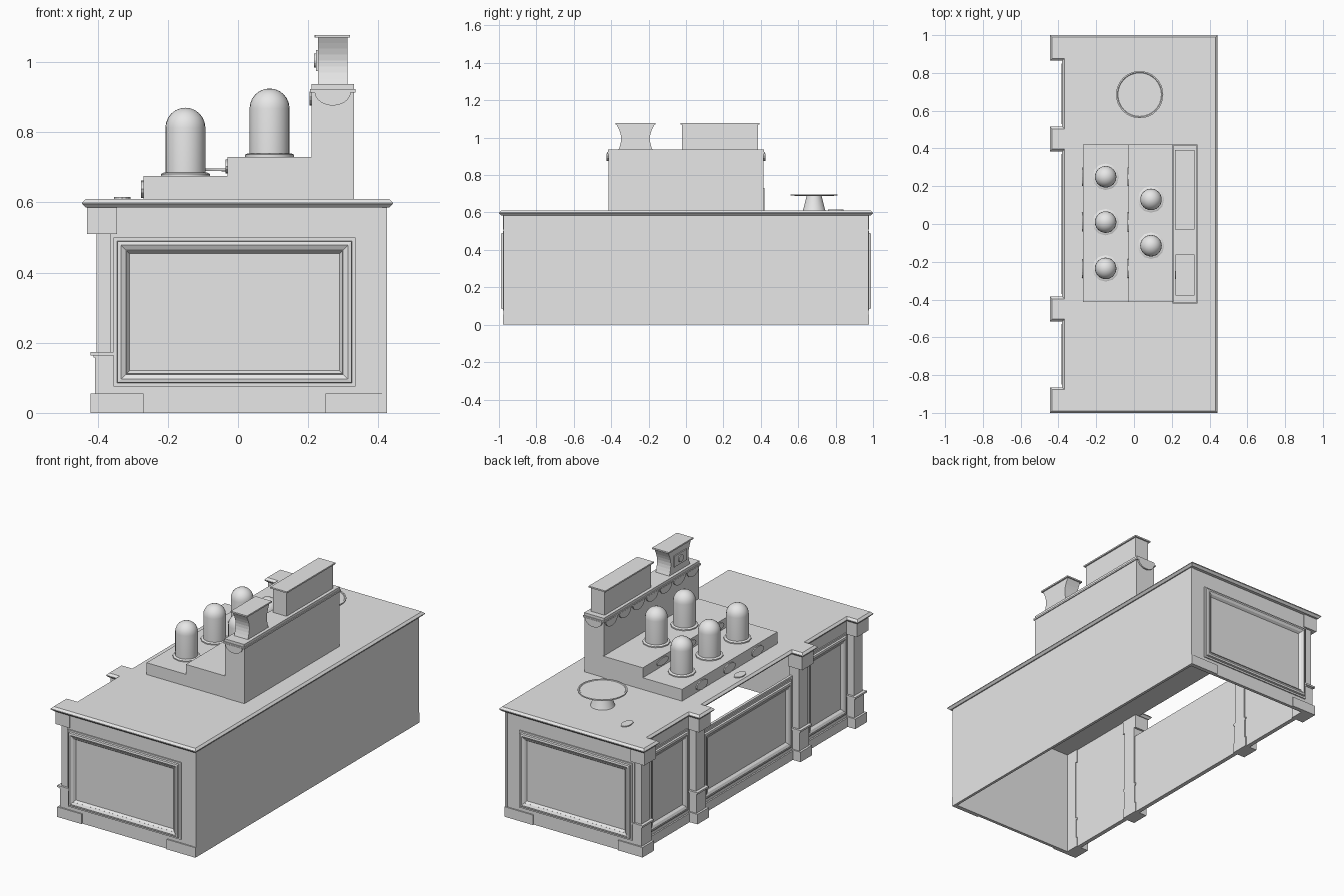
import bpy, bmesh, math
from mathutils import Vector

if "Cube" in bpy.data.objects:
    bpy.data.objects.remove(bpy.data.objects["Cube"], do_unlink=True)

grey = bpy.data.materials.new("plain_grey")
grey.use_nodes = True
grey.diffuse_color = (0.8, 0.8, 0.8, 1)
grey.node_tree.nodes["Principled BSDF"].inputs["Base Color"].default_value = (0.8, 0.8, 0.8, 1)


def finish(name, bm, smooth=False):
    bmesh.ops.recalc_face_normals(bm, faces=bm.faces)
    mesh = bpy.data.meshes.new(name)
    bm.to_mesh(mesh)
    bm.free()
    mesh.materials.append(grey)
    obj = bpy.data.objects.new(name, mesh)
    bpy.context.collection.objects.link(obj)
    if smooth:
        bpy.ops.object.select_all(action='DESELECT')
        obj.select_set(True)
        bpy.context.view_layer.objects.active = obj
        bpy.ops.object.shade_smooth_by_angle(angle=math.radians(40))
    return obj


def place(axis, a, b, d):
    """Point (a, b) on the plane across an axis, at distance d along it."""
    return Vector({'x': (d, a, b), 'y': (a, d, b), 'z': (a, b, d)}[axis])


def prism(name, axis, points, d0, d1, bevel=0):
    """Extrude a flat outline along an axis."""
    bm = bmesh.new()
    rings = [[bm.verts.new(place(axis, a, b, d)) for a, b in points] for d in (d0, d1)]
    bm.faces.new(rings[0])
    bm.faces.new(rings[1])
    n = len(points)
    for i in range(n):
        j = (i + 1) % n
        bm.faces.new((rings[0][i], rings[0][j], rings[1][j], rings[1][i]))
    if bevel:
        bmesh.ops.recalc_face_normals(bm, faces=bm.faces)
        rims = [e for e in bm.edges if abs(e.verts[0].co.z - e.verts[1].co.z) < 1e-6]
        bmesh.ops.bevel(bm, geom=rims, offset=bevel, segments=1, affect='EDGES')
    return finish(name, bm)


def box(name, x, y, z):
    return prism(name, 'z', [(x[0], y[0]), (x[1], y[0]), (x[1], y[1]), (x[0], y[1])], *z)


def panel(name, axis, a, b, base, sign):
    """Mitred moulding around a sunken field, made of nested rings."""
    steps = [(0, 0), (0, .006), (.01, .006), (.012, .016), (.022, .018),
             (.035, .011), (.037, .014), (.046, .002)]
    bm = bmesh.new()
    rings = []
    for inset, depth in steps:
        corners = [(a[0] + inset, b[0] + inset), (a[1] - inset, b[0] + inset),
                   (a[1] - inset, b[1] - inset), (a[0] + inset, b[1] - inset)]
        rings.append([bm.verts.new(place(axis, p, q, base + sign * depth)) for p, q in corners])
    for lo, hi in zip(rings, rings[1:]):
        for i in range(4):
            j = (i + 1) % 4
            bm.faces.new((lo[i], lo[j], hi[j], hi[i]))
    bm.faces.new(rings[0])
    bm.faces.new(rings[-1])
    return finish(name, bm)


def lathe(name, x, y, profile, segments=24):
    """Turn a radius/height profile around a vertical axis."""
    bm = bmesh.new()
    verts = [bm.verts.new((r, 0, z)) for r, z in profile]
    edges = [bm.edges.new(pair) for pair in zip(verts, verts[1:])]
    bmesh.ops.spin(bm, geom=verts + edges, cent=(0, 0, 0), axis=(0, 0, 1),
                   angle=math.tau, steps=segments)
    bmesh.ops.remove_doubles(bm, verts=bm.verts, dist=1e-5)
    bmesh.ops.translate(bm, verts=bm.verts, vec=(x, y, 0))
    return finish(name, bm, True)


def oval(ca, cb, ra, rb, start=0, sweep=math.tau, n=16):
    closed = sweep > 6
    count = n if closed else n + 1
    return [(ca + ra * math.cos(start + sweep * i / n),
             cb + rb * math.sin(start + sweep * i / n)) for i in range(count)]


# Countertop with ears over the four posts
ears = [(-1, -.865), (-.515, -.385), (.385, .515), (.865, 1)]
outline = [(.442, 1), (.442, -1)]
for lo, hi in ears:
    if lo > -1:
        outline.append((-.38, lo))
    outline += [(-.445, lo), (-.445, hi)]
    if hi < 1:
        outline.append((-.38, hi))
prism("countertop", 'z', outline, .585, .61, bevel=.011)

# Hollow cabinet: plain long wall and two panelled ends
box("plain_wall", (.41, .425), (-.975, .975), (0, .586))
for side, word in ((-1, "front"), (1, "back")):
    ys = sorted((side * .955, side * .972))
    box(word + "_end_wall", (-.365, .41), ys, (0, .586))
    panel(word + "_end_panel", 'y', (-.355, .335), (.075, .5), side * .972, side)
    skirt = sorted((side * .97, side * .979))
    box(word + "_skirt_left", (.25, .425), skirt, (0, .055))
    box(word + "_skirt_right", (-.42, -.27), skirt, (0, .055))

# Posts with foot, lower block, collar, shaft and head
for i, yc in enumerate((-.928, -.45, .45, .928)):
    for part, reach, half, z in (
            ("foot", -.42, .05, (0, .055)), ("lower_block", -.408, .042, (.055, .162)),
            ("collar", -.42, .05, (.164, .174)), ("collar_base", -.412, .045, (.158, .164)),
            ("shaft", -.403, .038, (.174, .51)), ("head", -.43, .05, (.51, .586))):
        box(f"post_{part}_{i}", (reach, -.345), (yc - half, yc + half), z)

# Panelled bays of the long service side, the middle one lower and open above
for word, lo, hi, top in (("first", -.89, -.49, .586), ("middle", -.41, .41, .46),
                          ("last", .49, .89, .586)):
    box(word + "_bay_wall", (-.365, -.35), (lo, hi), (0, top))
    box(word + "_bay_skirt", (-.373, -.36), (lo, hi), (0, .05))
    panel(word + "_bay_panel", 'x', (lo + .02, hi - .02),
          (.07, min(top - .01, .52)), -.365, -1)

# Stepped display and tall back shelf
prism("stepped_display", 'y', [(-.27, .609), (-.27, .675), (-.03, .675), (-.03, .73),
                               (.215, .73), (.215, .609)], -.412, .42)
box("back_shelf", (.21, .33), (-.415, .415), (.609, .93))
box("back_shelf_band", (.205, .335), (-.422, .422), (.914, .923))
box("back_shelf_cap", (.21, .33), (-.417, .417), (.923, .938))

# Scalloped trim under the shelf band
width = .83 / 7
for i in range(7):
    yc = -.415 + width * (i + .5)
    prism(f"scallop_{i}", 'x', oval(yc, .916, .052, .04, math.pi, math.pi, 10), .204, .212)
for side in (-1, 1):
    prism(f"end_scallop_{side}", 'y', oval(.27, .916, .052, .04, math.pi, math.pi, 10),
          side * .41, side * .424)

# Oval price plates on the risers and counter
for i, yc in enumerate((.25, .01, -.235)):
    prism(f"lower_plate_{i}", 'x', oval(yc, .638, .05, .025), -.276, -.269)
    prism(f"upper_plate_{i}", 'x', oval(yc, .703, .05, .02), -.035, -.029)
for i, (xc, yc) in enumerate(((-.33, 0), (-.2, .8))):
    prism(f"counter_plate_{i}", 'z', oval(xc, yc, .024, .042), .609, .615)

# Glass-shaped domes on round bases
for i, (xc, yc, z) in enumerate(((-.15, .25, .675), (-.15, .01, .675), (-.15, -.235, .675),
                                 (.09, .13, .73), (.09, -.115, .73))):
    lathe(f"dome_base_{i}", xc, yc, [(0, z - .001), (.07, z - .001), (.07, z + .006),
                                     (.062, z + .01), (0, z + .01)], 12)
    cap = [(.057 * math.cos(t * math.pi / 12), z + .138 + .057 * math.sin(t * math.pi / 12))
           for t in range(6)]
    lathe(f"dome_{i}", xc, yc, [(0, z + .008), (.057, z + .008)] + cap + [(0, z + .195)])

# Cake stand
lathe("cake_stand", .03, .685, [(0, .609), (.062, .609), (.058, .618), (.04, .688), (.125, .69),
                                (.125, .697), (.118, .697), (.115, .694), (0, .694)], 32)

# Long box with a rim on the shelf
box("shelf_box", (.228, .312), (-.022, .385), (.937, 1.072))
box("shelf_box_rim", (.218, .32), (-.03, .393), (1.07, 1.078))

# Waisted till with a rim, face plate and knob
waist = [(.09 - .019 * math.sin(math.pi * t / 8) + .012 * t / 8, .937 + .135 * t / 8)
         for t in range(9)]
prism("till", 'x', [(-.27 + h, z) for h, z in waist] + [(-.27 - h, z) for h, z in waist[::-1]],
      .228, .312)
box("till_rim", (.22, .32), (-.378, -.162), (1.07, 1.078))
box("till_plate", (.222, .23), (-.325, -.215), (.975, 1.035))
prism("till_knob", 'x', oval(-.27, 1.005, .02, .02), .217, .224)
